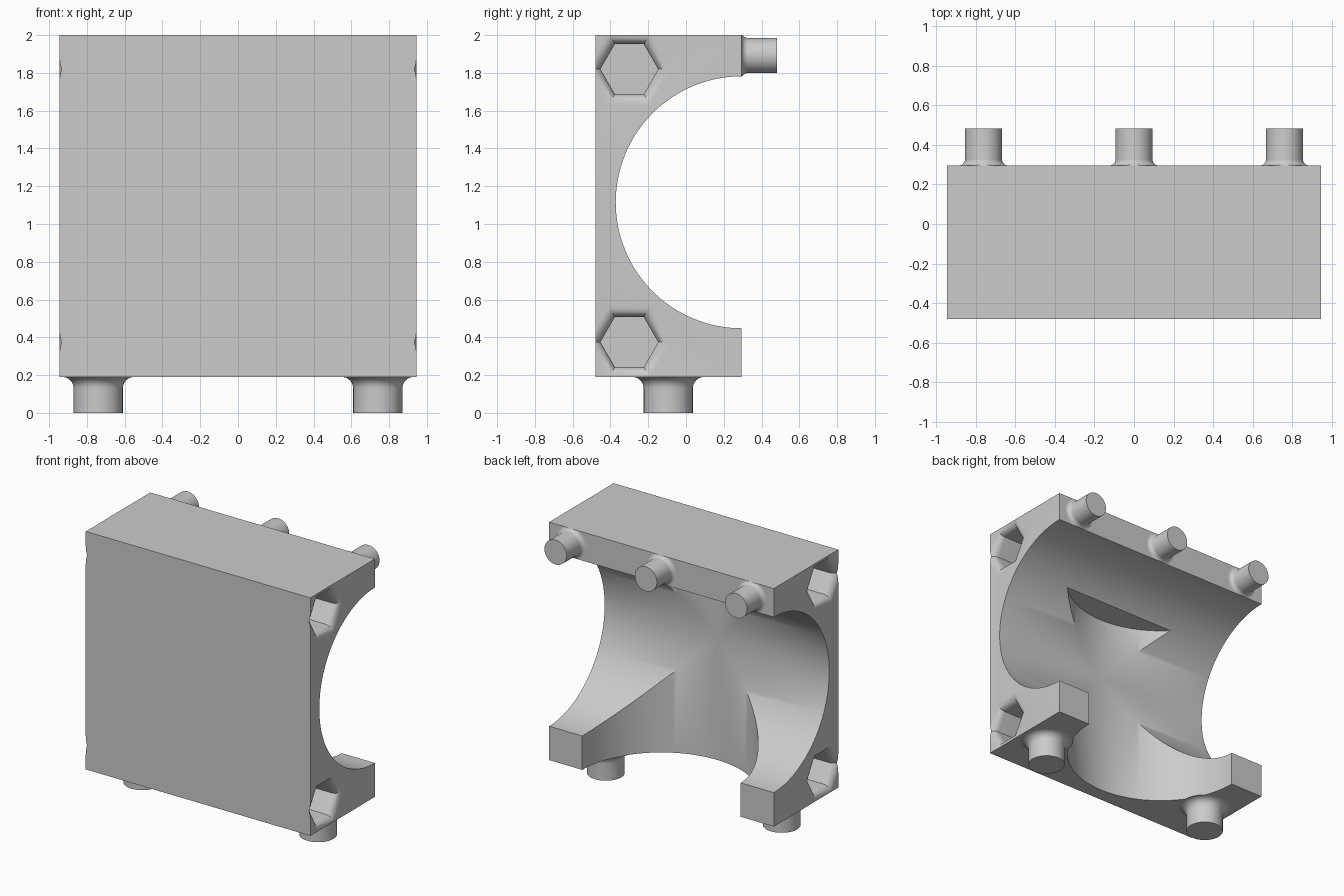
import bpy, bmesh, math
from mathutils import Matrix

if "Cube" in bpy.data.objects:
    bpy.data.objects.remove(bpy.data.objects["Cube"], do_unlink=True)

grey = bpy.data.materials.new("plain grey")
grey.use_nodes = True
colour = (0.6, 0.6, 0.6, 1)
grey.diffuse_color = colour
grey.node_tree.nodes["Principled BSDF"].inputs["Base Color"].default_value = colour

HALF_W, FRONT, BACK, BASE, TOP = 0.945, -0.48, 0.295, 0.19, 2.0
BORE_R, BORE_Z, POCKET_TOP = 0.667, 1.115, 1.595


def make(name, bm):
    bmesh.ops.recalc_face_normals(bm, faces=bm.faces)
    mesh = bpy.data.meshes.new(name)
    bm.to_mesh(mesh)
    bm.free()
    ob = bpy.data.objects.new(name, mesh)
    bpy.context.collection.objects.link(ob)
    mesh.materials.append(grey)
    return ob


def activate(ob):
    bpy.ops.object.select_all(action='DESELECT')
    ob.select_set(True)
    bpy.context.view_layer.objects.active = ob


def smooth(ob):
    activate(ob)
    bpy.ops.object.shade_smooth_by_angle(angle=math.radians(35))


def lathe(profile, sides, matrix, cap_start=True):
    """Rings of (radius, height) about local z, placed by matrix."""
    bm = bmesh.new()
    rings = []
    for r, h in profile:
        rings.append([bm.verts.new((r * math.cos(2 * math.pi * i / sides),
                                    r * math.sin(2 * math.pi * i / sides), h))
                      for i in range(sides)])
    for a, b in zip(rings, rings[1:]):
        for i in range(sides):
            j = (i + 1) % sides
            bm.faces.new((a[i], a[j], b[j], b[i]))
    if cap_start:
        bm.faces.new(rings[0][::-1])
    bm.faces.new(rings[-1])
    bm.transform(matrix)
    return bm


def fillet(r, radial, height, steps=8):
    """Quarter round flaring from radius r out to r + radial at height 0."""
    angles = [math.pi / 2 * i / steps for i in range(steps + 1)]
    return [(r + radial * (1 - math.sin(a)), height * (1 - math.cos(a))) for a in angles]


def cut(target, bm):
    cutter = make("cutter", bm)
    cutter.hide_render = True
    mod = target.modifiers.new("cut", 'BOOLEAN')
    mod.operation, mod.solver, mod.object = 'DIFFERENCE', 'EXACT', cutter
    activate(target)
    bpy.ops.object.modifier_apply(modifier=mod.name)
    bpy.data.objects.remove(cutter, do_unlink=True)


# Block
bm = bmesh.new()
bmesh.ops.create_cube(bm, size=1)
bm.transform(Matrix.Translation((0, (FRONT + BACK) / 2, (BASE + TOP) / 2))
             @ Matrix.Diagonal((2 * HALF_W, BACK - FRONT, TOP - BASE, 1)))
block = make("block", bm)

# Bore across the block, and the upright bore open at the bottom
cut(block, lathe([(BORE_R, -1.2), (BORE_R, 1.2)], 128,
                 Matrix.Translation((0, BACK, BORE_Z)) @ Matrix.Rotation(math.pi / 2, 4, 'Y')))
cut(block, lathe([(BORE_R, 0), (BORE_R, POCKET_TOP)], 128,
                 Matrix.Translation((0, BACK, 0))))

# Hexagonal sockets with rounded rims, two on each side
HEX_R, RIM, DEPTH = 0.153, 0.058, 0.25
rim = fillet(HEX_R, RIM / math.cos(math.pi / 6), RIM)
socket = [(rim[0][0], -0.05)] + rim + [(HEX_R, DEPTH)]
for side in (-1, 1):
    for z in (0.375, 1.82):
        turn = Matrix.Rotation(-side * math.pi / 2, 4, 'Y') @ Matrix.Rotation(math.pi / 2, 4, 'Z')
        cut(block, lathe(socket, 6, Matrix.Translation((side * HALF_W, -0.3, z)) @ turn))
smooth(block)

# Feet under the block
for name, x in (("right_foot", -0.74), ("left_foot", 0.74)):
    profile = fillet(0.13, 0.06, 0.06) + [(0.13, BASE)]
    place = Matrix.Translation((x, -0.094, BASE)) @ Matrix.Rotation(math.pi, 4, 'X')
    smooth(make(name, lathe(profile, 48, place, False)))

# Pegs on the back of the top bar, flares trimmed to the bar
for name, x in (("right_peg", -0.76), ("middle_peg", 0), ("left_peg", 0.76)):
    profile = fillet(0.093, 0.032, 0.032) + [(0.093, 0.188)]
    place = Matrix.Translation((x, BACK, 1.892)) @ Matrix.Rotation(-math.pi / 2, 4, 'X')
    bm = lathe(profile, 48, place, False)
    for v in bm.verts:
        v.co.z = min(max(v.co.z, BORE_Z + BORE_R), TOP)
    smooth(make(name, bm))
